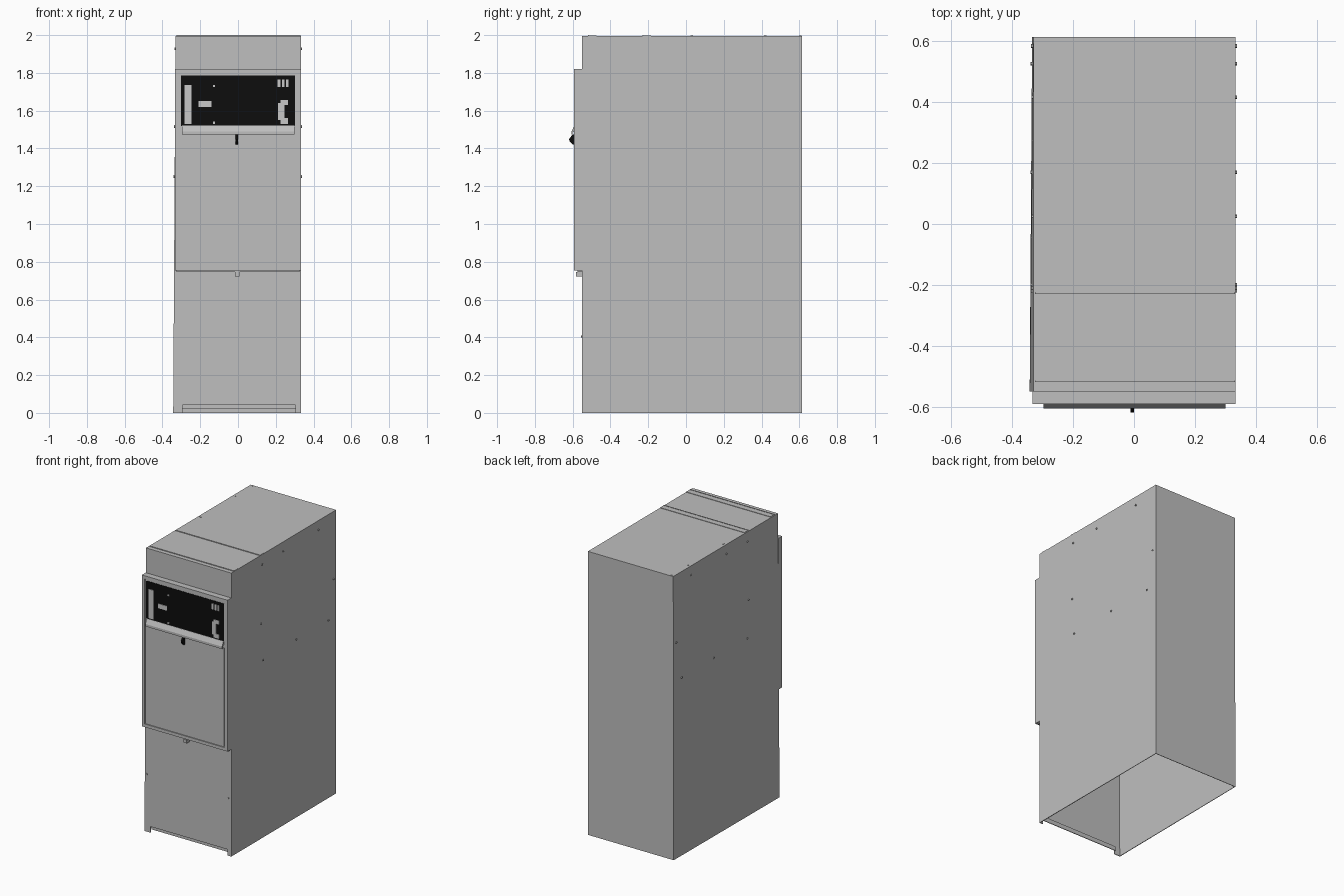
import bpy, bmesh, math
from mathutils import Matrix

old = bpy.data.objects.get("Cube")
if old:
    bpy.data.objects.remove(old, do_unlink=True)


def material(name, value, rough=0.6):
    m = bpy.data.materials.new(name)
    m.use_nodes = True
    colour = (value, value, value, 1)
    m.diffuse_color = colour
    node = m.node_tree.nodes["Principled BSDF"]
    node.inputs["Base Color"].default_value = colour
    node.inputs["Roughness"].default_value = rough
    return m


GREY = material("cabinet grey", 0.52)
PALE = material("pale grey", 0.58)
BLACK = material("black", 0.004)


def finish(name, bm, mat):
    bmesh.ops.recalc_face_normals(bm, faces=bm.faces)
    mesh = bpy.data.meshes.new(name)
    bm.to_mesh(mesh)
    bm.free()
    mesh.materials.append(mat)
    ob = bpy.data.objects.new(name, mesh)
    bpy.context.collection.objects.link(ob)
    return ob


def add_box(bm, x, y, z):
    """Box from (min, max) ranges."""
    made = bmesh.ops.create_cube(bm, size=1)["verts"]
    for v in made:
        for i, (lo, hi) in enumerate((x, y, z)):
            v.co[i] = lo if v.co[i] < 0 else hi


def box(name, x, y, z, mat=GREY):
    bm = bmesh.new()
    add_box(bm, x, y, z)
    return finish(name, bm, mat)


def prism(name, points, place, shift, mat=GREY):
    """Outline placed in space by a function and extruded by a vector."""
    bm = bmesh.new()
    face = bm.faces.new([bm.verts.new(place(a, b)) for a, b in points])
    ext = bmesh.ops.extrude_face_region(bm, geom=[face])["geom"]
    bmesh.ops.translate(bm, vec=shift, verts=[g for g in ext if isinstance(g, bmesh.types.BMVert)])
    return finish(name, bm, mat)


def bolts(name, spots, axis, radius=0.006, depth=0.01):
    """Six-sided bolt heads along one axis."""
    turn = {"x": Matrix.Rotation(math.pi / 2, 4, "Y"),
            "y": Matrix.Rotation(math.pi / 2, 4, "X"), "z": Matrix()}[axis]
    bm = bmesh.new()
    for p in spots:
        bmesh.ops.create_cone(bm, cap_ends=True, segments=6, radius1=radius, radius2=radius,
                              depth=depth, matrix=Matrix.Translation(p) @ turn)
    return finish(name, bm, GREY)


FRONT, BACK, TOP = -0.55, 0.615, 1.995
LEFT, RIGHT = 0.333, -0.331

# Cabinet shell: open below and in front, with one side leaning out at the foot
bm = bmesh.new()
add_box(bm, (RIGHT, LEFT), (FRONT, BACK), (0, TOP))
bmesh.ops.delete(bm, geom=[f for f in bm.faces if f.normal.z < -0.5 or f.normal.y < -0.5],
                 context="FACES_ONLY")
for v in bm.verts:
    if v.co.x < 0 and v.co.z < 0.1:
        v.co.x = -0.343 if v.co.y < 0 else -0.335
shell = finish("cabinet_shell", bm, GREY)
solid = shell.modifiers.new("Sheet", "SOLIDIFY")
solid.thickness = 0.005
solid.offset = -1

# Front panel with a kick notch between two feet
prism("front_panel",
      [(-0.341, 0), (-0.295, 0), (-0.295, 0.043), (0.305, 0.043), (0.305, 0),
       (0.332, 0), (0.332, 1.993), (-0.33, 1.993)],
      lambda a, b: (a, FRONT, b), (0, 0.005, 0))
box("kick_strip", (-0.295, 0.305), (-0.54, -0.535), (0.02, 0.05))

# Roof ribs, each with a thin front lip
for label, y in (("rear", -0.23), ("front", -0.52)):
    box(label + "_roof_rib", (-0.325, 0.332), (y, y + 0.045), (1.99, 1.998))
    box(label + "_roof_rib_lip", (-0.325, 0.332), (y, y + 0.006), (1.99, 2.0))

# Door slab and raised rim
box("door", (-0.334, 0.333), (-0.585, FRONT), (0.755, 1.82))
bm = bmesh.new()
add_box(bm, (-0.334, -0.312), (-0.592, -0.58), (0.755, 1.82))
add_box(bm, (0.311, 0.333), (-0.592, -0.58), (0.755, 1.82))
add_box(bm, (-0.312, 0.311), (-0.592, -0.58), (0.755, 0.777))
add_box(bm, (-0.312, 0.311), (-0.592, -0.58), (1.798, 1.82))
finish("door_rim", bm, GREY)
box("door_panel", (-0.306, 0.305), (-0.589, -0.58), (0.783, 1.475))

# Control window and its fittings
box("control_window", (-0.303, 0.302), (-0.588, -0.58), (1.52, 1.785), BLACK)
bm = bmesh.new()
face_y = (-0.592, -0.586)
add_box(bm, (-0.282, -0.245), face_y, (1.53, 1.735))
add_box(bm, (-0.21, -0.14), face_y, (1.62, 1.652))
for z in (1.53, 1.725):
    add_box(bm, (-0.133, -0.122), face_y, (z, z + 0.012))
for i in range(3):
    x = 0.21 + i * 0.022
    add_box(bm, (x, x + 0.014), face_y, (1.724, 1.765))
finish("window_fittings", bm, PALE)
prism("window_bracket",
      [(0.225, 1.53), (0.266, 1.53), (0.266, 1.56), (0.245, 1.56), (0.245, 1.63),
       (0.266, 1.63), (0.266, 1.657), (0.225, 1.657), (0.225, 1.64), (0.212, 1.64),
       (0.212, 1.55), (0.225, 1.55)],
      lambda a, b: (a, -0.592, b), (0, 0.006, 0), PALE)

# Sloping ledge under the window
prism("window_ledge",
      [(-0.582, 1.522), (-0.59, 1.522), (-0.606, 1.49), (-0.606, 1.473),
       (-0.601, 1.473), (-0.601, 1.485), (-0.582, 1.5)],
      lambda a, b: (-0.297, a, b), (0.597, 0, 0))

# Door handle and lower latch
prism("door_handle",
      [(-0.588, 1.475), (-0.6, 1.475), (-0.62, 1.448), (-0.615, 1.437), (-0.6, 1.42), (-0.588, 1.42)],
      lambda a, b: (-0.012, a, b), (0.012, 0, 0), BLACK)
box("lower_latch", (-0.015, 0.008), (-0.582, FRONT), (0.722, 0.745))
box("door_bottom_seal", (-0.325, 0.325), (-0.575, FRONT), (0.747, 0.756))

# Bolt heads on both sides, the lower front and the roof
side_bolts = [(-0.21, 1.926), (0.025, 1.93), (0.417, 1.93), (0.585, 1.52),
              (0.527, 1.252), (0.17, 1.254), (-0.22, 1.514), (-0.2, 1.25)]
bolts("left_side_bolts", [(0.334, y, z) for y, z in side_bolts], "x")
bolts("right_side_bolts", [(-0.332 - 0.006 * (2 - z), y, z) for y, z in side_bolts], "x", depth=0.008)
bolts("front_bolts", [(-0.325, FRONT, 0.405), (0.31, FRONT, 0.405)], "y")
bolts("roof_bolts", [(-0.312, 0.42, 1.993), (-0.312, 0.605, 1.993), (-0.312, 0.03, 1.993)], "z")
